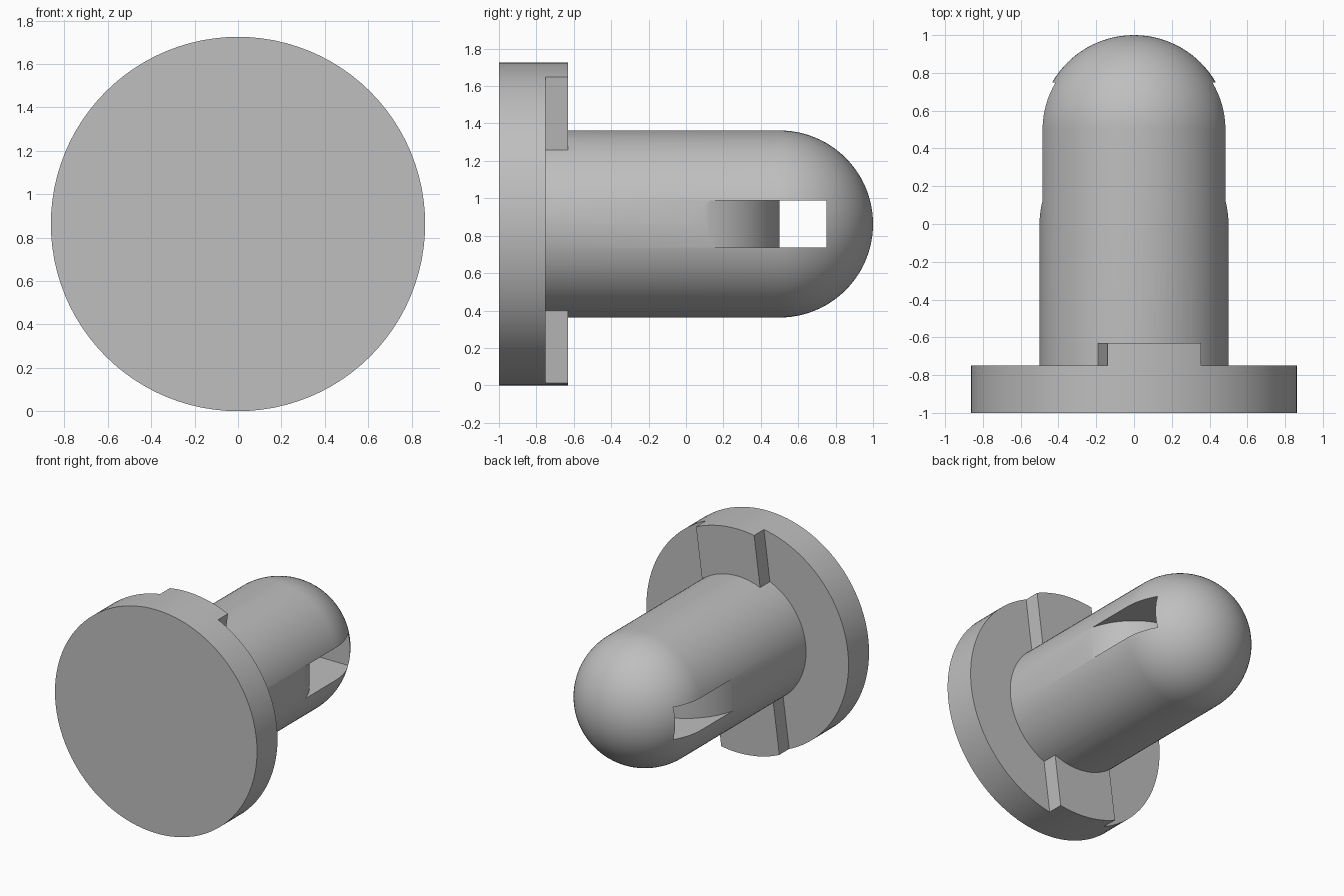
import bpy, bmesh
from math import radians, sin, cos, pi
from mathutils import Matrix, Vector

cube = bpy.data.objects.get("Cube")
if cube:
    bpy.data.objects.remove(cube, do_unlink=True)

R, PIN = 0.8625, 0.5          # flange and pin radii
SEG = 96

grey = bpy.data.materials.new("plain grey")
grey.use_nodes = True
grey.diffuse_color = (0.52, 0.52, 0.52, 1)
grey.node_tree.nodes["Principled BSDF"].inputs["Base Color"].default_value = grey.diffuse_color


def finish(name, bm):
    bmesh.ops.recalc_face_normals(bm, faces=bm.faces)
    mesh = bpy.data.meshes.new(name)
    bm.to_mesh(mesh)
    bm.free()
    mesh.materials.append(grey)
    obj = bpy.data.objects.new(name, mesh)
    bpy.context.collection.objects.link(obj)
    return obj


def lathe(name, profile):
    """Revolve (radius, y) points about the lengthwise axis."""
    bm = bmesh.new()
    verts = [bm.verts.new((r, y, R)) for r, y in profile]
    edges = [bm.edges.new(pair) for pair in zip(verts, verts[1:])]
    bmesh.ops.spin(bm, geom=verts + edges, cent=(0, 0, R), axis=(0, 1, 0),
                   angle=2 * pi, steps=SEG)
    bmesh.ops.remove_doubles(bm, verts=bm.verts, dist=0.0001)
    return finish(name, bm)


def prism(name, outline, half_height):
    """Extrude an (x, y) outline along z, centred on the axis."""
    bm = bmesh.new()
    face = bm.faces.new([bm.verts.new((x, y, R - half_height)) for x, y in outline])
    new = bmesh.ops.extrude_face_region(bm, geom=[face])["geom"]
    bmesh.ops.translate(bm, vec=(0, 0, 2 * half_height),
                        verts=[v for v in new if isinstance(v, bmesh.types.BMVert)])
    return finish(name, bm)


def boolean(target, tool, operation):
    mod = target.modifiers.new(operation.lower(), "BOOLEAN")
    mod.object, mod.operation, mod.solver = tool, operation, "EXACT"
    bpy.context.view_layer.objects.active = target
    bpy.ops.object.modifier_apply(modifier=mod.name)
    bpy.data.objects.remove(tool, do_unlink=True)


# Flange, with both sides cut down to leave a tilted bar across its back
flange = lathe("flanged_pin", [(0, -1), (R, -1), (R, -0.63), (0, -0.63)])
for side in (-1, 1):
    step = prism("step_cutter", [(side * 0.25, -0.75), (side * 1.2, -0.75),
                                 (side * 1.2, -0.4), (side * 0.25, -0.4)], 1.2)
    centre = Matrix.Translation(Vector((0, 0, R)))
    step.data.transform(centre @ Matrix.Rotation(radians(7.5), 4, "Y") @ centre.inverted())
    boolean(flange, step, "DIFFERENCE")

# Round-ended pin
dome = [(PIN * cos(a), 0.5 + PIN * sin(a)) for a in (pi / 2 * i / 24 for i in range(24))]
pin = lathe("pin", [(0, -0.9), (PIN, -0.9)] + dome + [(0, 1)])

# Cross slot, with a rounded inner saddle
saddle = [(PIN * cos(a), PIN * sin(a)) for a in (pi * i / 48 for i in range(49))]
slot = prism("slot_cutter", [(0.7, 0.75), (0.7, 0)] + saddle + [(-0.7, 0), (-0.7, 0.75)], 0.125)
boolean(pin, slot, "DIFFERENCE")
boolean(flange, pin, "UNION")

bpy.ops.object.select_all(action="DESELECT")
flange.select_set(True)
bpy.context.view_layer.objects.active = flange
bpy.ops.object.shade_smooth_by_angle(angle=radians(30))
